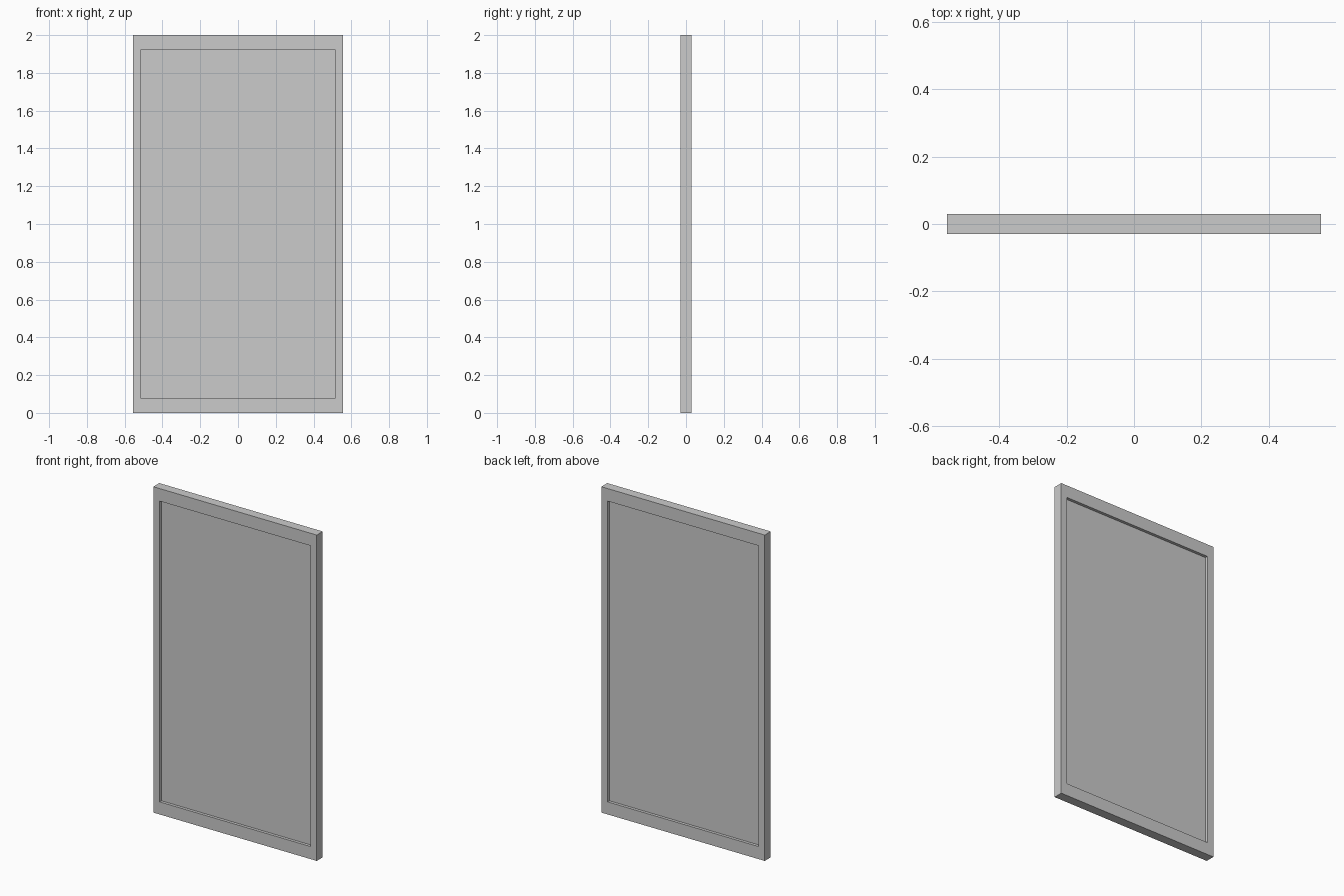
import bpy, bmesh
from mathutils import Vector

if "Cube" in bpy.data.objects:
    bpy.data.objects.remove(bpy.data.objects["Cube"])

W, T, H = 1.11, 0.058, 2.0      # overall width, thickness, height
INNER = 0.923                   # recessed panel size relative to the outline
DEPTH = 0.018                   # recess depth on both sides

mat = bpy.data.materials.new("plain grey")
mat.diffuse_color = (0.6, 0.6, 0.6, 1)
mat.use_nodes = True
mat.node_tree.nodes["Principled BSDF"].inputs["Base Color"].default_value = mat.diffuse_color

# Slab standing on the ground
bm = bmesh.new()
bmesh.ops.create_cube(bm, size=1)
for v in bm.verts:
    v.co = Vector((v.co.x * W, v.co.y * T, (v.co.z + 0.5) * H))
bm.normal_update()

# Sunken panel on front and back, leaving a raised border
for f in [f for f in bm.faces if abs(f.normal.y) > 0.9]:
    s = 1 if f.normal.y > 0 else -1
    bmesh.ops.inset_individual(bm, faces=[f], thickness=0.02)
    for v in f.verts:
        v.co = Vector(((1 if v.co.x > 0 else -1) * W / 2 * INNER, s * T / 2,
                       H / 2 + (1 if v.co.z > H / 2 else -1) * H / 2 * INNER))
    bmesh.ops.inset_individual(bm, faces=[f], thickness=0.0)
    for v in f.verts:
        v.co.y -= s * DEPTH

bmesh.ops.recalc_face_normals(bm, faces=bm.faces)
me = bpy.data.meshes.new("door_panel")
bm.to_mesh(me)
bm.free()
me.materials.append(mat)
ob = bpy.data.objects.new("door_panel", me)
bpy.context.collection.objects.link(ob)
